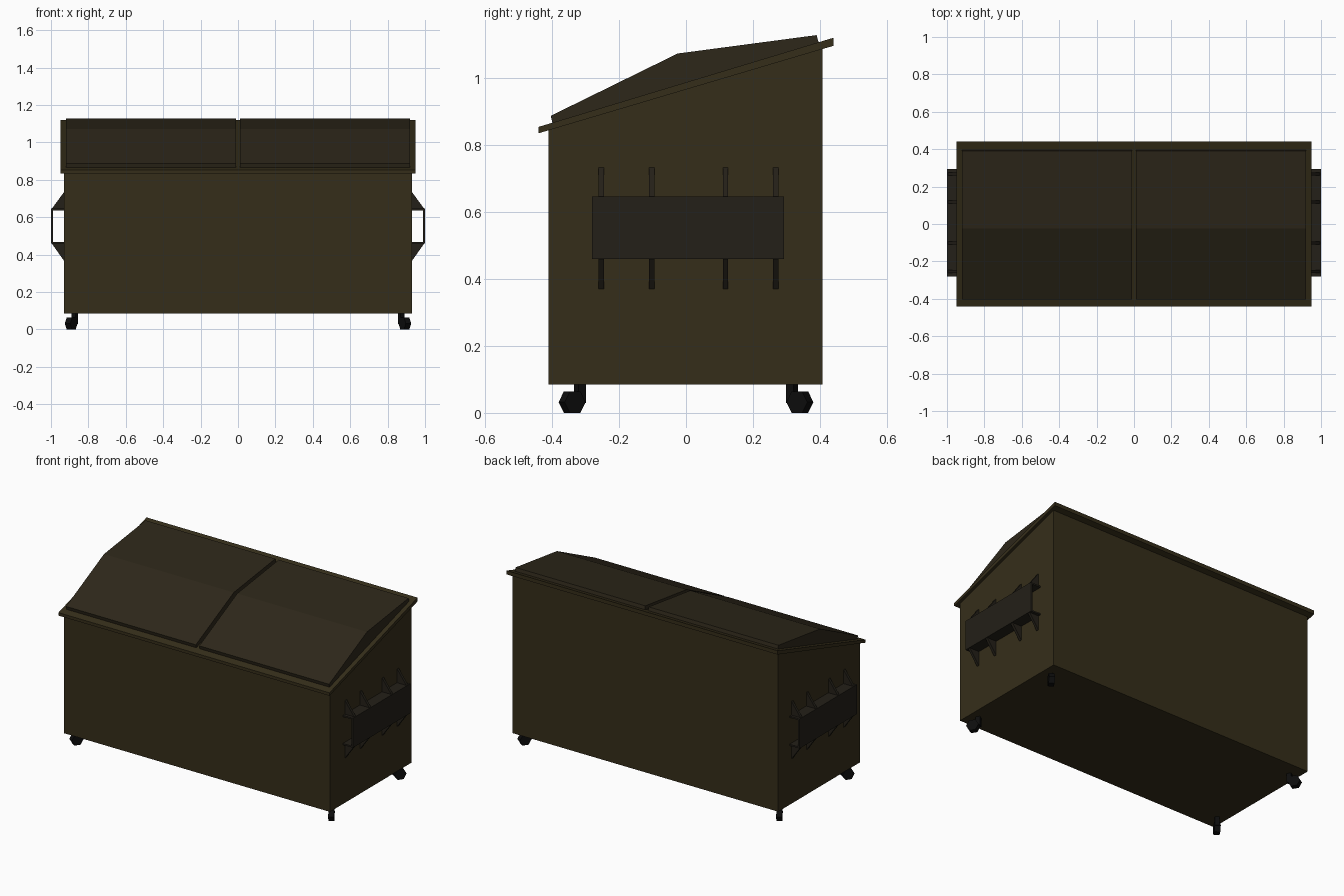
import bpy, bmesh, math
from mathutils import Matrix, Vector

if "Cube" in bpy.data.objects:
    bpy.data.objects.remove(bpy.data.objects["Cube"])


def material(name, rgb):
    m = bpy.data.materials.new(name)
    m.diffuse_color = (*rgb, 1)
    m.use_nodes = True
    m.node_tree.nodes["Principled BSDF"].inputs["Base Color"].default_value = m.diffuse_color
    return m


OLIVE = material("olive_paint", (0.036, 0.027, 0.010))
LID = material("lid_plastic", (0.026, 0.020, 0.010))
STEEL = material("dark_steel", (0.017, 0.014, 0.009))
BLACK = material("black_rubber", (0.004, 0.004, 0.004))


def prism(name, points, offset, mat):
    """Closed solid: 3D polygon swept along an offset vector."""
    bm = bmesh.new()
    face = bm.faces.new([bm.verts.new(p) for p in points])
    ext = bmesh.ops.extrude_face_region(bm, geom=[face])
    moved = [g for g in ext["geom"] if isinstance(g, bmesh.types.BMVert)]
    bmesh.ops.translate(bm, verts=moved, vec=Vector(offset))
    if face.is_valid and len(face.edges[0].link_faces) < 2:
        bmesh.ops.holes_fill(bm, edges=bm.edges[:])
    bmesh.ops.recalc_face_normals(bm, faces=bm.faces[:])
    me = bpy.data.meshes.new(name)
    bm.to_mesh(me)
    bm.free()
    ob = bpy.data.objects.new(name, me)
    bpy.context.collection.objects.link(ob)
    me.materials.append(mat)
    return ob


def side_profile(name, yz, x0, x1, mat):
    return prism(name, [(x0, y, z) for y, z in yz], (x1 - x0, 0, 0), mat)


def box(name, lo, hi, mat):
    yz = [(lo[1], lo[2]), (hi[1], lo[2]), (hi[1], hi[2]), (lo[1], hi[2])]
    return side_profile(name, yz, lo[0], hi[0], mat)


# Bin body with sloping top
side_profile("body", [(-0.41, 0.085), (0.407, 0.085), (0.407, 1.09), (-0.41, 0.848)],
             -0.93, 0.93, OLIVE)

# Sloping rim and a thinner lip beneath the lids
side_profile("rim", [(-0.44, 0.835), (0.44, 1.096), (0.44, 1.12), (-0.44, 0.854)],
             -0.948, 0.948, OLIVE)

# Two bent lids
for label, x0, x1 in (("left", -0.92, -0.012), ("right", 0.012, 0.92)):
    side_profile(label + "_lid",
                 [(-0.398, 0.862), (0.397, 1.102), (0.39, 1.128),
                  (-0.025, 1.073), (-0.404, 0.887)], x0, x1, LID)

for s, side in ((-1, "left"), (1, "right")):
    # Fork pocket: open-ended channel
    a, b = sorted((s * 0.93, s * 1.0))
    box(side + "_pocket_top", (a, -0.28, 0.637), (b, 0.293, 0.646), STEEL)
    box(side + "_pocket_bottom", (a, -0.28, 0.459), (b, 0.293, 0.468), STEEL)
    c, d = sorted((s * 0.99, s * 1.0))
    box(side + "_pocket_plate", (c, -0.28, 0.46), (d, 0.293, 0.645), STEEL)

    # Triangular gussets above and below the pocket
    for y in (-0.253, -0.102, 0.118, 0.268):
        for part, z0, z1 in (("upper", 0.645, 0.732), ("lower", 0.46, 0.37)):
            prism(f"{side}_{part}_gusset",
                  [(s * 0.928, y - 0.008, z0), (s * 0.996, y - 0.008, z0),
                   (s * 0.932, y - 0.008, z1), (s * 0.928, y - 0.008, z1)],
                  (0, 0.016, 0), STEEL)

    # Casters: six-sided wheels turned outward at each corner
    for t, end in ((-1, "front"), (1, "back")):
        angle = math.atan2(t * 0.85, s * 0.53)
        turn = Matrix.Rotation(angle, 4, 'Z')
        hexagon = [(0.037 * math.cos(i * math.pi / 3), -0.017,
                    0.037 * math.sin(i * math.pi / 3)) for i in range(6)]
        wheel = prism(f"{end}_{side}_wheel", hexagon, (0, 0.034, 0), BLACK)
        wheel.matrix_world = Matrix.Translation((s * 0.892, t * 0.34, 0.032)) @ turn
        post = box(f"{end}_{side}_caster_post", (-0.013, -0.013, 0.0),
                   (0.013, 0.013, 0.06), BLACK)
        post.matrix_world = Matrix.Translation((s * 0.873, t * 0.317, 0.03)) @ turn
